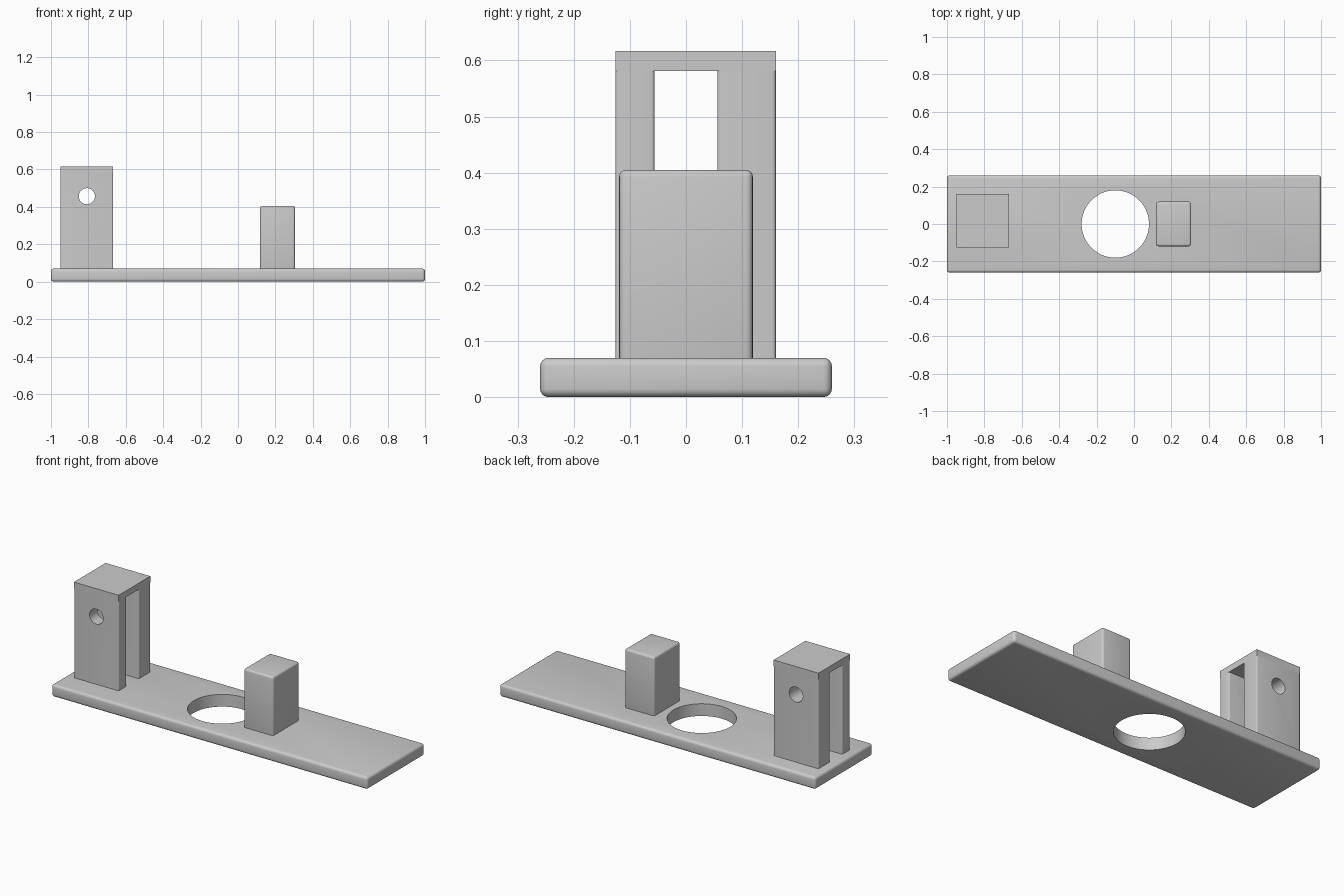
import bpy, bmesh
from math import pi, radians

cube = bpy.data.objects.get("Cube")
if cube:
    bpy.data.objects.remove(cube, do_unlink=True)

grey = bpy.data.materials.new("plain grey")
grey.use_nodes = True
colour = (0.6, 0.6, 0.6, 1)
grey.diffuse_color = colour
grey.node_tree.nodes["Principled BSDF"].inputs["Base Color"].default_value = colour


def apply(obj, mod):
    bpy.context.view_layer.objects.active = obj
    bpy.ops.object.modifier_apply(modifier=mod.name)


def box(name, x, y, z, bevel=0, upright_only=False):
    """Box between (min, max) pairs, with rounded edges."""
    bpy.ops.mesh.primitive_cube_add(size=1, location=[sum(r) / 2 for r in (x, y, z)])
    obj = bpy.context.object
    obj.name = name
    obj.scale = [r[1] - r[0] for r in (x, y, z)]
    bpy.ops.object.transform_apply(location=False, rotation=False, scale=True)
    obj.data.materials.append(grey)
    if bevel:
        bm = bmesh.new()
        bm.from_mesh(obj.data)
        edges = [e for e in bm.edges if not upright_only
                 or abs(e.verts[0].co.z - e.verts[1].co.z) > 0.01]
        bmesh.ops.bevel(bm, geom=edges, offset=bevel, segments=4,
                        profile=0.5, affect='EDGES')
        bm.to_mesh(obj.data)
        bm.free()
    return obj


def drill(targets, radius, location, rotation=(0, 0, 0)):
    """Cut one round hole through all the targets."""
    bpy.ops.mesh.primitive_cylinder_add(vertices=64, radius=radius, depth=1,
                                        location=location, rotation=rotation)
    cutter = bpy.context.object
    cutter.hide_render = True
    cutter.data.materials.append(grey)
    for obj in targets:
        mod = obj.modifiers.new("hole", 'BOOLEAN')
        mod.operation = 'DIFFERENCE'
        mod.solver = 'EXACT'
        mod.object = cutter
        apply(obj, mod)
    bpy.data.objects.remove(cutter, do_unlink=True)


# Base plate with its large round opening
base = box("base_plate", (-1, 1), (-0.26, 0.26), (0, 0.07), 0.015)
drill([base], 0.18, (-0.1, 0, 0))

# Solid block beside the opening
block = box("block", (0.118, 0.305), (-0.119, 0.119), (0.04, 0.405), 0.012)

# Slotted tower: two upright walls under a flat cap, with a pin hole
tower_x = (-0.95, -0.667)
walls = [box("front_wall", tower_x, (-0.126, -0.056), (0.06, 0.581), 0.006, True),
         box("back_wall", tower_x, (0.056, 0.16), (0.06, 0.581), 0.006, True)]
cap = box("tower_cap", tower_x, (-0.126, 0.16), (0.581, 0.617))
drill(walls, 0.043, (-0.808, 0, 0.457), (pi / 2, 0, 0))

# Smooth the rounded edges and holes
bpy.ops.object.select_all(action='DESELECT')
for obj in [base, block, cap] + walls:
    obj.select_set(True)
bpy.context.view_layer.objects.active = base
bpy.ops.object.shade_smooth_by_angle(angle=radians(35))
